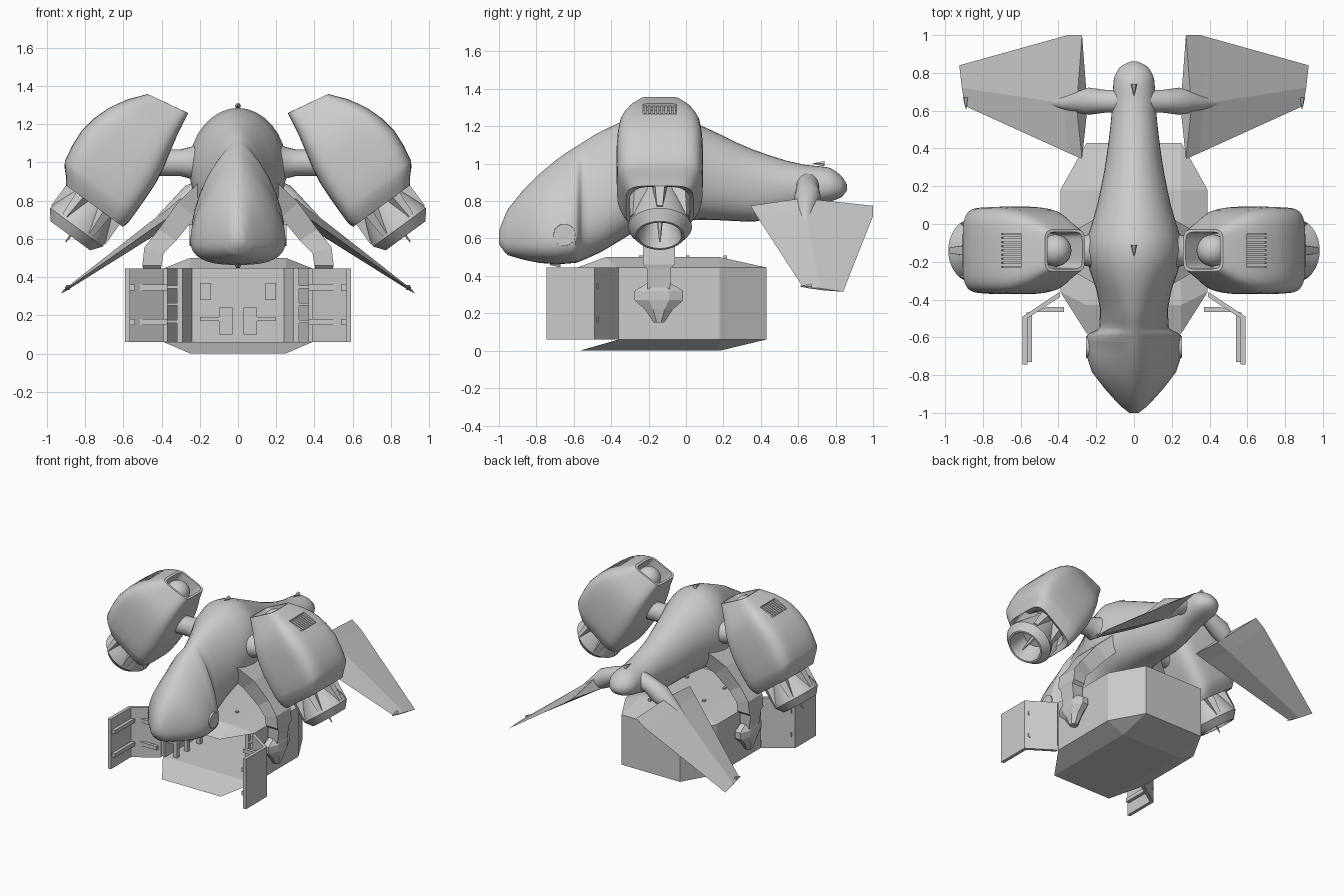
import bpy, bmesh, math
from mathutils import Vector

if "Cube" in bpy.data.objects:
    bpy.data.objects.remove(bpy.data.objects["Cube"])

GREY = bpy.data.materials.new("hull_grey")
GREY.diffuse_color = (0.6, 0.6, 0.6, 1)
GREY.use_nodes = True
GREY.node_tree.nodes["Principled BSDF"].inputs["Base Color"].default_value = GREY.diffuse_color


def finish(name, bm, mirror=False, angle=None):
    bmesh.ops.recalc_face_normals(bm, faces=bm.faces)
    me = bpy.data.meshes.new(name)
    bm.to_mesh(me)
    bm.free()
    ob = bpy.data.objects.new(name, me)
    bpy.context.collection.objects.link(ob)
    me.materials.append(GREY)
    if angle:
        bpy.ops.object.select_all(action='DESELECT')
        ob.select_set(True)
        bpy.context.view_layer.objects.active = ob
        bpy.ops.object.shade_smooth_by_angle(angle=math.radians(angle))
    if mirror:
        ob.modifiers.new("mirror", 'MIRROR')
    return ob


def loft(name, rings, mirror=False, angle=None):
    bm = bmesh.new()
    loops = [[bm.verts.new(p) for p in r] for r in rings]
    for a, b in zip(loops, loops[1:]):
        for i in range(len(a)):
            j = (i + 1) % len(a)
            bm.faces.new((a[i], a[j], b[j], b[i]))
    bm.faces.new(loops[0])
    bm.faces.new(loops[-1])
    return finish(name, bm, mirror, angle)


def prism(name, pts, z0, z1, mirror=False):
    return loft(name, [[(x, y, z) for x, y in pts] for z in (z0, z1)], mirror)


def box(name, x0, x1, y0, y1, z0, z1, mirror=False):
    return prism(name, [(x0, y0), (x1, y0), (x1, y1), (x0, y1)], z0, z1, mirror)


def hull(name, pts):
    bm = bmesh.new()
    for x, y, z in pts:
        for s in (-1, 1):
            bm.verts.new((s * x, y, z))
    bmesh.ops.convex_hull(bm, input=bm.verts)
    bmesh.ops.dissolve_limit(bm, angle_limit=0.01, verts=bm.verts, edges=bm.edges)
    return finish(name, bm)


def tube(name, stations, n=24, mirror=True, angle=40):
    """Round loft through (point, radius) stations, rings square to the whole path."""
    a, b = Vector(stations[0][0]), Vector(stations[-1][0])
    q = (b - a).to_track_quat('Z', 'Y')
    rings = [[Vector(p) + q @ Vector((r * math.cos(t), r * math.sin(t), 0))
              for t in (2 * math.pi * i / n for i in range(n))] for p, r in stations]
    return loft(name, rings, mirror, angle)


def power(t, n):
    c, s = math.cos(t), math.sin(t)
    return (math.copysign(abs(c) ** (2 / n), c), math.copysign(abs(s) ** (2 / n), s))


def smooth(st, steps):
    """Add in-between stations along a curve that never overshoots."""
    cols = []
    for k in range(1, len(st[0])):
        d = [(b[k] - a[k]) / (b[0] - a[0]) for a, b in zip(st, st[1:])]
        cols.append([d[0]] + [2 * a * b / (a + b) if a * b > 0 else 0
                              for a, b in zip(d, d[1:])] + [d[-1]])
    res = []
    for i, (a, b) in enumerate(zip(st, st[1:])):
        h = b[0] - a[0]
        for j in range(steps):
            t = j / steps
            row = [a[0] + h * t]
            for k, m in enumerate(cols, 1):
                row.append(a[k] * (1 + 2 * t) * (1 - t) ** 2 + b[k] * t * t * (3 - 2 * t)
                           + h * m[i] * t * (1 - t) ** 2 - h * m[i + 1] * t * t * (1 - t))
            res.append(row)
    return res + [list(st[-1])]


# Fuselage: y, top, bottom, half width, height of widest point
body = [(-1, .64, .57, .025, .60), (-.95, .76, .51, .085, .59), (-.70, 1.015, .463, .25, .60),
        (-.59, 1.09, .47, .25, .61), (-.55, 1.115, .485, .185, .67), (-.45, 1.175, .53, .18, .76),
        (-.14, 1.285, .69, .255, .98), (.10, 1.195, .70, .195, .95), (.36, 1.075, .69, .145, .89),
        (.63, .995, .765, .115, .88), (.76, .98, .795, .108, .88), (.83, .935, .82, .075, .876),
        (.86, .89, .855, .02, .872)]
rings = []
for y, zt, zb, w, zm in smooth(body, 3):
    sharp = max(0, 1 - abs(y + .68) / .3)
    ring = []
    for i in range(32):
        t = 2 * math.pi * i / 32
        c, s = power(t, 1.95 - .5 * sharp if i < 16 else 2.25 + .4 * sharp)
        ring.append((w * c, y, zm + s * (zt - zm if s > 0 else zm - zb)))
    rings.append(ring)
loft("fuselage", rings, angle=50)
tube("chin_side_disc", [((.17, -.65, .62), .062), ((.254, -.65, .62), .058)])

# Engine frame: u runs down the tilted axis, v outward, y along the craft
U, V, TOP = Vector((.59, 0, -.807)), Vector((.807, 0, .59)), Vector((.37, -.14, 1.31))


def eng(u, v, y):
    return TOP + U * u + V * v + Vector((0, y, 0))


def eng_ring(u, v0, v1, b, n, tilt=0, count=40):
    r = []
    for i in range(count):
        c, s = power(2 * math.pi * (i + .5) / count, n)
        r.append(eng(u + tilt * c, (v0 + v1) / 2 + c * (v1 - v0) / 2, s * b))
    return r


# Engine nacelle: recessed top, swelling body, recessed underside
shell = [eng_ring(u, v0, v1, b, 6, t) for u, v0, v1, b, t in
         ((.16, -.09, .085, .09, 0), (0, -.105, .095, .098, .02), (0, -.12, .11, .112, .022))]
shell += [eng_ring(*row, 5) for row in smooth(
    [(.10, -.14, .175, .17), (.207, -.165, .235, .215), (.38, -.20, .277, .232),
     (.56, -.205, .255, .228), (.62, -.205, .205, .205), (.66, -.195, .175, .18)], 2)]
shell += [eng_ring(.64, -.16, .14, .15, 4), eng_ring(.57, -.13, .11, .13, 3)]
nacelle = loft("engine_nacelle", shell, angle=35)

# Vent pocket cut into the upper outer face, with slats inside
vc = Vector((.65, -.14, 1.292))
along = Vector((.93, 0, -.36)).normalized()
out = Vector((.36, 0, .93)).normalized()


def slab(name, half_a, y0, y1, d0, d1, mirror):
    r = [[vc + along * a + out * d + Vector((0, y, 0)) for a, y in
          ((-half_a, y0), (half_a, y0), (half_a, y1), (-half_a, y1))] for d in (d0, d1)]
    return loft(name, r, mirror)


cutter = slab("vent_cutter", .058, -.09, .09, -.03, .08, False)
cutter.hide_render = True
cutter.hide_viewport = True
cut = nacelle.modifiers.new("vent", 'BOOLEAN')
cut.object, cut.operation, cut.solver = cutter, 'DIFFERENCE', 'EXACT'
nacelle.modifiers.new("mirror", 'MIRROR')
for i in range(8):
    y = -.077 + i * .022
    slab("vent_slat", .056, y - .007, y + .007, -.035, -.004, True)

# Nozzle, its struts, and the pivot ball and arm
loft("engine_nozzle", [eng_ring(u, -r, r, r, 2, count=28) for u, r in
     ((.55, .10), (.62, .11), (.77, .165), (.805, .172), (.86, .13), (.86, .117), (.72, .08))],
     True, 35)
for k in range(6):
    a = math.radians(60 * k)
    e, f = (math.cos(a), math.sin(a)), (-math.sin(a), math.cos(a))
    loft("nozzle_strut", [[eng(u, e[0] * r + f[0] * h, e[1] * r + f[1] * h) for r, h in
         ((r0, -w), (r1, -w * .7), (r1, w * .7), (r0, w))]
         for u, r0, r1, w in ((.58, .08, .172, .045), (.79, .13, .175, .022))], True)
bm = bmesh.new()
bmesh.ops.create_uvsphere(bm, u_segments=24, v_segments=14, radius=.085)
bmesh.ops.translate(bm, verts=bm.verts, vec=eng(.085, -.005, 0))
finish("pivot_ball", bm, True, 60)
tube("engine_arm", [((x, -.14, .998), r) for x, r in
                    ((.10, .17), (.18, .125), (.24, .085), (.30, .07), (.42, .07))])

# Rear fins: diamond sections, stub sockets
N = Vector((.58, 0, .81))
fin = []
for le, te, mid, th in (((.275, .345, .775), (.275, 1.0, .775), .42, .05),
                        ((.345, .375, .725), (.35, 1.0, .72), .42, .042),
                        ((.895, .625, .34), (.925, .84, .315), .45, .006)):
    le, te = Vector(le), Vector(te)
    m = le.lerp(te, mid)
    fin.append([le, m + N * th, te, m - N * th])
loft("rear_fin", fin, True)
tube("fin_socket", [((.04, .65, .90), .062), ((.15, .65, .865), .06),
                    ((.24, .65, .815), .072), ((.34, .64, .745), .045), ((.48, .64, .645), .01)])

# Cargo pod: roof, floor with ramp, and wall open at the front
side = [(.39, -.36), (.39, .18), (.25, .43)]
inner = [(.37, -.36), (.37, .17), (.24, .41)]
hull("pod_roof", [(x, y, .445) for x, y in side + [(.25, -.58)]] + [(.25, -.43, .5), (.25, .18, .5)])
hull("pod_floor", [(x, y, .06) for x, y in side] + [(.25, -.57, 0), (.25, .18, 0)])


def flip(pts):
    return [(-x, y) for x, y in reversed(pts)]


prism("pod_wall", side + flip(side) + [(-x, y) for x, y in inner] + inner[::-1], .06, .445)

# Pod interior: racks and wall panels
for y in (-.33, -.2, -.05, .1):
    box("rack_post", .29, .32, y, y + .03, .06, .445, True)
for z in (.16, .25, .34):
    box("rack_shelf", .29, .375, -.33, .13, z, z + .015, True)
for x0, x1, z0, z1 in ((.03, .1, .1, .24), (.14, .2, .28, .37), (.05, .2, .17, .19)):
    box("wall_panel", x0, x1, .395, .412, z0, z1, True)

# Folded-open doors with rails
prism("door", [(.395, -.36), (.59, -.49), (.59, -.745), (.565, -.745), (.565, -.50), (.39, -.385)],
      .06, .445, True)
for z in (.15, .33):
    prism("door_rail", [(.37, -.44), (.46, -.44), (.57, -.47), (.57, -.73), (.54, -.73),
                        (.54, -.465), (.37, -.465)], z, z + .03, True)

# Clamp arms: x, z, half thickness in x, half width in y, slant
loft("clamp_arm", [[(x - t, -.145 - w, z - k), (x + t, -.145 - w, z + k),
                    (x + t, -.145 + w, z + k), (x - t, -.145 + w, z - k)]
                   for x, z, t, w, k in ((.17, .85, .04, .17, .04), (.27, .75, .045, .11, .04),
                   (.37, .62, .045, .075, .03), (.44, .54, .05, .085, .015), (.45, .46, .05, .085, 0),
                   (.45, .44, .045, .065, 0), (.44, .33, .04, .06, 0))], True)
octagon = [(math.cos(k * math.pi / 4 + .39), math.sin(k * math.pi / 4 + .39)) for k in range(8)]
loft("clamp_claw", [[(.43 + t * c, -.145 + w * s, z) for c, s in octagon]
                    for z, t, w in ((.36, .05, .07), (.32, .06, .14), (.27, .06, .14),
                                    (.22, .05, .08), (.15, .03, .03))], True)
for y in (-.25, .0, .2):
    box("roof_stud", .15, .17, y, y + .02, .49, .51, True)

# Small marker spikes
for x, y, z in ((0, -.14, 1.295), (0, .71, 1.0), (0, -.7, .46), (.89, .64, .345)):
    tube("marker_spike", [((x, y + .03, z), .016), ((x, y - .03, z), .002)], 6, x > 0)
tube("nozzle_spike", [(eng(.72, 0, 0), .02), (eng(.90, 0, 0), .004)], 6)
